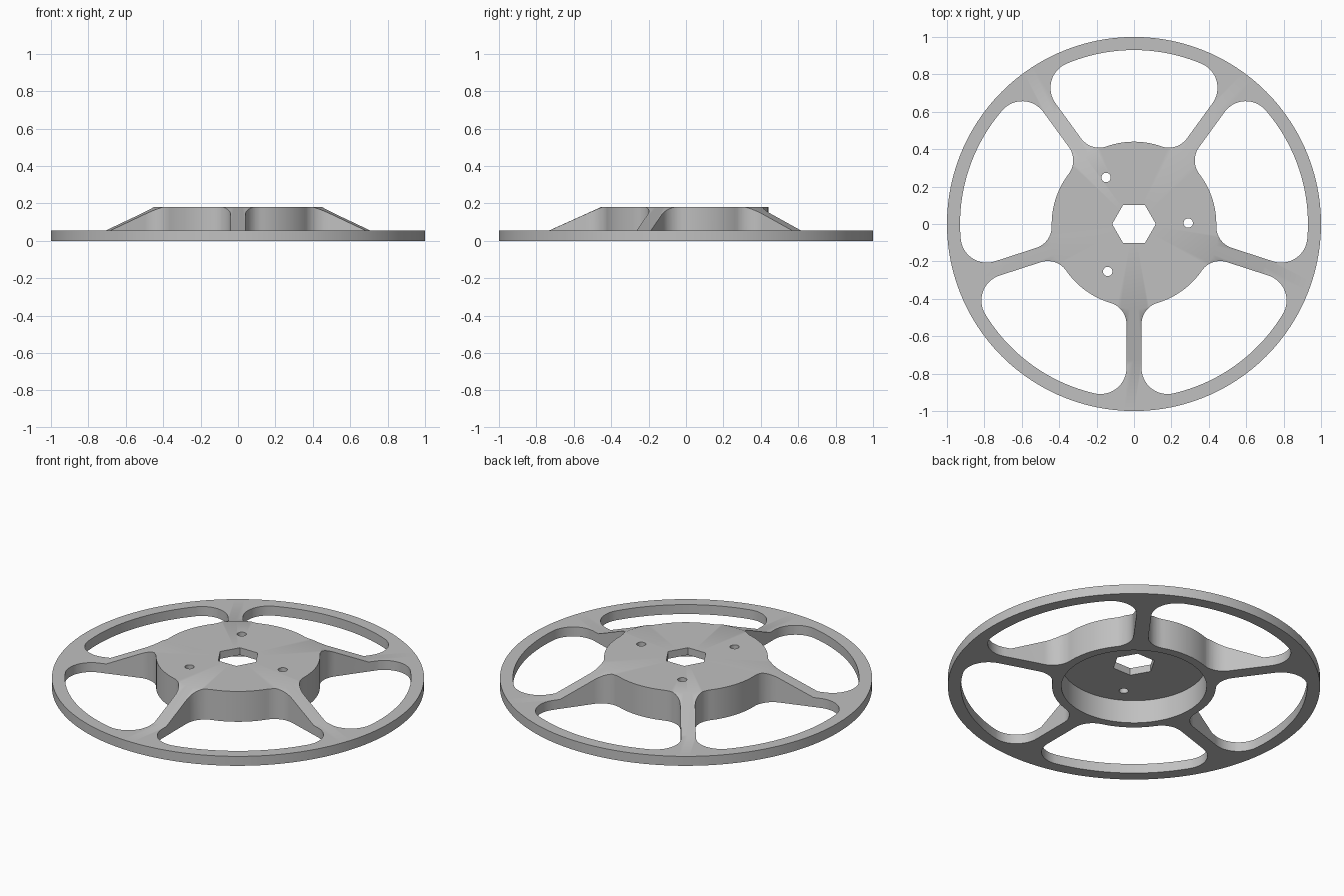
import bpy, bmesh, math
from math import sin, cos, radians, sqrt, atan2, asin, pi
from mathutils import Vector

if "Cube" in bpy.data.objects:
    bpy.data.objects.remove(bpy.data.objects["Cube"], do_unlink=True)

SPOKES = 5
HUB_R, RIM_R = 0.44, 0.93        # inner and outer edges of the windows
SPOKE_HALF = 0.04
HUB_FILLET, RIM_FILLET = 0.12, 0.14

grey = bpy.data.materials.new("light grey metal")
grey.use_nodes = True
colour = (0.53, 0.53, 0.53, 1)
grey.diffuse_color = colour
grey.node_tree.nodes["Principled BSDF"].inputs["Base Color"].default_value = colour


def make_object(name, bm):
    bmesh.ops.recalc_face_normals(bm, faces=bm.faces)
    mesh = bpy.data.meshes.new(name)
    bm.to_mesh(mesh)
    bm.free()
    mesh.materials.append(grey)
    obj = bpy.data.objects.new(name, mesh)
    bpy.context.collection.objects.link(obj)
    return obj


def arc(cx, cy, r, start, end, n):
    return [Vector((cx + r * cos(start + (end - start) * i / n),
                    cy + r * sin(start + (end - start) * i / n))) for i in range(n + 1)]


def prism(bm, outline):
    """Upright prism that passes right through the wheel."""
    face = bm.faces.new([bm.verts.new((p.x, p.y, -0.1)) for p in outline])
    top = bmesh.ops.extrude_face_region(bm, geom=[face])["geom"]
    bmesh.ops.translate(bm, vec=(0, 0, 0.4), verts=[v for v in top if isinstance(v, bmesh.types.BMVert)])


def window_outline():
    """Window centred on +x: half of it is drawn, then mirrored."""
    half = pi / SPOKES

    def fillet_centre(r, dist):
        off = SPOKE_HALF + r
        return half - asin(off / dist), dist

    a_in, d_in = fillet_centre(HUB_FILLET, HUB_R + HUB_FILLET)
    a_out, d_out = fillet_centre(RIM_FILLET, RIM_R - RIM_FILLET)
    side = half + pi / 2           # direction facing the spoke
    pts = arc(0, 0, HUB_R, 0, a_in, 12)
    pts += arc(d_in * cos(a_in), d_in * sin(a_in), HUB_FILLET, a_in + pi, side, 12)[1:]
    pts += arc(d_out * cos(a_out), d_out * sin(a_out), RIM_FILLET, side, a_out, 16)
    pts += arc(0, 0, RIM_R, a_out, 0, 12)[1:]
    return pts + [Vector((p.x, -p.y)) for p in reversed(pts[1:-1])]


# Wheel body: flat rim, sloping spokes and raised hub, hollow underneath
profile = [(0, 0.137), (0.39, 0.137), (0.39, 0), (1, 0),
           (1, 0.056), (0.73, 0.056), (0.455, 0.18), (0, 0.18)]
bm = bmesh.new()
verts = [bm.verts.new((r, 0, z)) for r, z in profile]
edges = [bm.edges.new(pair) for pair in zip(verts, verts[1:])]
bmesh.ops.spin(bm, geom=verts + edges, cent=(0, 0, 0), axis=(0, 0, 1),
               angle=2 * pi, steps=120, use_merge=True)
bmesh.ops.remove_doubles(bm, verts=bm.verts, dist=1e-5)
wheel = make_object("spoked_wheel", bm)

# Cutters: five windows, hexagonal bore and three bolt holes
bm = bmesh.new()
outline = window_outline()
for i in range(SPOKES):
    turn = radians(90) + 2 * pi * i / SPOKES
    prism(bm, [Vector((p.x * cos(turn) - p.y * sin(turn),
                       p.x * sin(turn) + p.y * cos(turn))) for p in outline])
prism(bm, arc(0, 0, 0.117, 0, 2 * pi, 6)[:-1])
for i in range(3):
    a = radians(1 + 120 * i)
    prism(bm, arc(0.29 * cos(a), 0.29 * sin(a), 0.025, 0, 2 * pi, 24)[:-1])
cutter = make_object("opening_cutter", bm)
cutter.hide_render = True

# Cut the openings and tidy up
cut = wheel.modifiers.new("openings", "BOOLEAN")
cut.operation = "DIFFERENCE"
cut.solver = "EXACT"
cut.object = cutter
bpy.ops.object.select_all(action="DESELECT")
bpy.context.view_layer.objects.active = wheel
wheel.select_set(True)
bpy.ops.object.modifier_apply(modifier=cut.name)
bpy.data.objects.remove(cutter, do_unlink=True)
bpy.ops.object.shade_smooth_by_angle(angle=radians(30))
